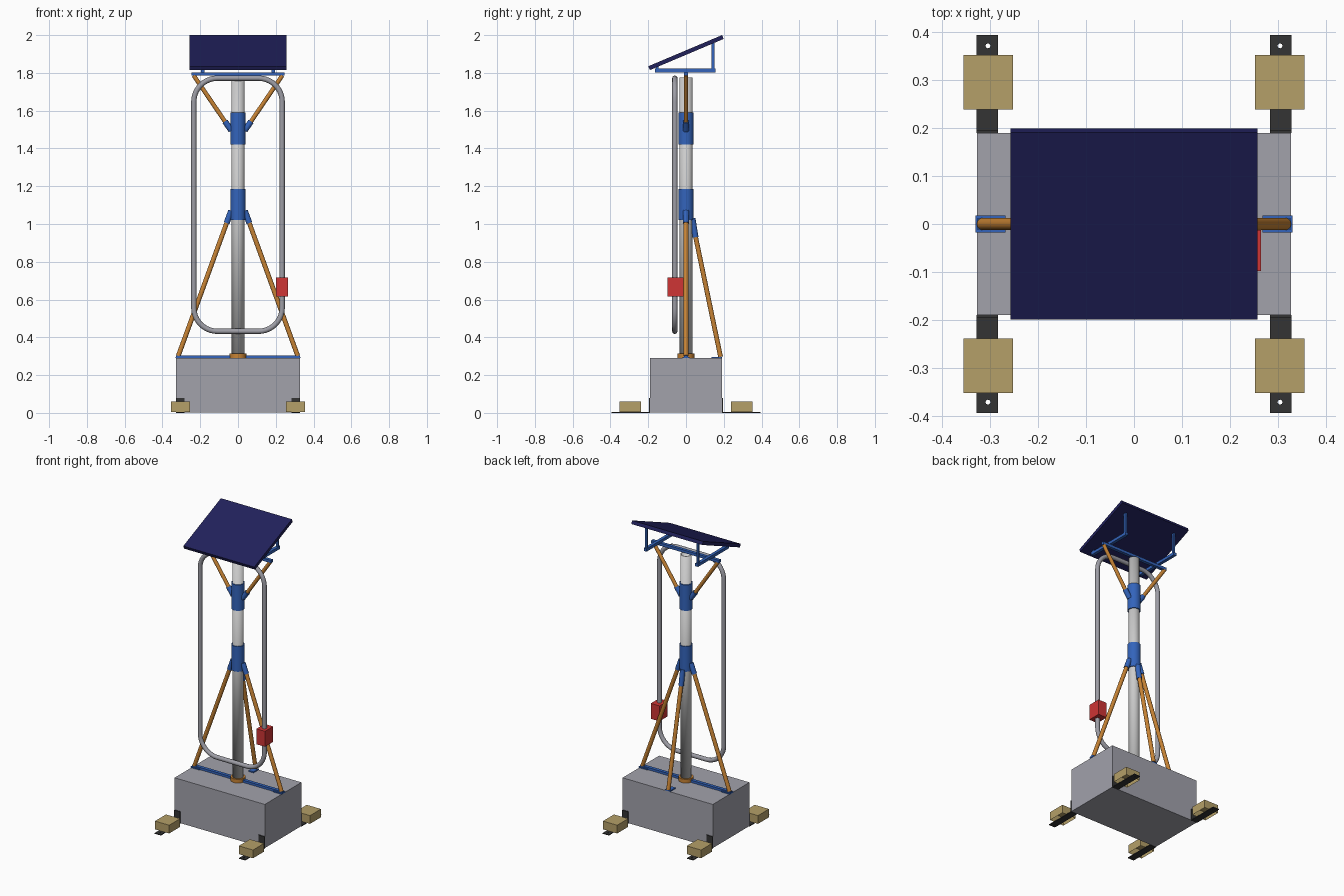
import bpy, bmesh, math
from mathutils import Vector, Matrix

if "Cube" in bpy.data.objects:
    bpy.data.objects.remove(bpy.data.objects["Cube"])


def material(name, r, g, b):
    m = bpy.data.materials.new(name)
    m.use_nodes = True
    m.diffuse_color = (r, g, b, 1)
    m.node_tree.nodes["Principled BSDF"].inputs["Base Color"].default_value = (r, g, b, 1)
    return m


navy = material("navy panel", 0.015, 0.015, 0.105)
blue = material("blue paint", 0.033, 0.127, 0.5)
orange = material("orange paint", 0.58, 0.23, 0.035)
pale = material("pale pole", 0.6, 0.6, 0.6)
steel = material("grey tube", 0.34, 0.34, 0.38)
concrete = material("concrete grey", 0.36, 0.36, 0.41)
red = material("red box", 0.62, 0.035, 0.035)
tan = material("tan block", 0.46, 0.35, 0.14)
black = material("black steel", 0.033, 0.033, 0.033)


def finish(name, bm, mat, mirror="", smooth=False):
    me = bpy.data.meshes.new(name)
    bm.to_mesh(me)
    bm.free()
    ob = bpy.data.objects.new(name, me)
    bpy.context.collection.objects.link(ob)
    me.materials.append(mat)
    if smooth:
        bpy.ops.object.select_all(action="DESELECT")
        ob.select_set(True)
        bpy.context.view_layer.objects.active = ob
        bpy.ops.object.shade_smooth_by_angle(angle=math.radians(40))
    if mirror:
        mod = ob.modifiers.new("Mirror", "MIRROR")
        mod.use_axis = ("X" in mirror, "Y" in mirror, False)
        mod.use_mirror_merge = False
    return ob


def add_box(bm, lo, hi):
    lo, hi = Vector(lo), Vector(hi)
    mat = Matrix.Translation((lo + hi) / 2) @ Matrix.Diagonal((*(hi - lo), 1))
    return bmesh.ops.create_cube(bm, size=1, matrix=mat)["verts"]


def box(name, lo, hi, mat, mirror=""):
    bm = bmesh.new()
    add_box(bm, lo, hi)
    return finish(name, bm, mat, mirror)


def rod(name, a, b, radius, mat, mirror="", sides=24, caps=True):
    a, b = Vector(a), Vector(b)
    d = b - a
    place = Matrix.Translation((a + b) / 2) @ d.to_track_quat("Z", "Y").to_matrix().to_4x4()
    bm = bmesh.new()
    bmesh.ops.create_cone(bm, cap_ends=caps, segments=sides, radius1=radius,
                          radius2=radius, depth=d.length, matrix=place)
    return finish(name, bm, mat, mirror, smooth=True)


# Base block and the four outrigger feet
box("base_block", (-0.328, -0.19, 0.003), (0.328, 0.19, 0.29), concrete)

bm = bmesh.new()
add_box(bm, (0.284, 0.19, 0), (0.329, 0.395, 0.005))
bracket = finish("foot_bracket", bm, black)
cutter = rod("hole_cutter", (0.305, 0.372, -0.02), (0.305, 0.372, 0.03), 0.005, black)
cutter.hide_render = True
cut = bracket.modifiers.new("Hole", "BOOLEAN")
cut.operation, cut.object = "DIFFERENCE", cutter
bpy.context.view_layer.objects.active = bracket
bpy.ops.object.modifier_apply(modifier="Hole")
bpy.data.objects.remove(cutter)
mod = bracket.modifiers.new("Mirror", "MIRROR")
mod.use_axis = (True, True, False)
box("bracket_upright", (0.284, 0.19, 0), (0.329, 0.195, 0.08), black, "XY")

bm = bmesh.new()
add_box(bm, (0.253, 0.239, 0.006), (0.356, 0.353, 0.06))
bottom = [f for f in bm.faces if f.normal.z < -0.5]
bmesh.ops.delete(bm, geom=bottom, context="FACES_ONLY")
weight = finish("foot_block", bm, tan, "XY")

# Main pole, collar and sleeves
pole = rod("pole", (0, 0, 0.29), (0, 0, 1.775), 0.034, pale, sides=32, caps=False)
wall = pole.modifiers.new("Wall", "SOLIDIFY")
wall.thickness = 0.006
rod("pole_collar", (0, 0, 0.29), (0, 0, 0.315), 0.044, orange, sides=32)
rod("lower_sleeve", (0, 0, 1.02), (0, 0, 1.185), 0.04, blue, sides=32)
rod("upper_sleeve", (0, 0, 1.42), (0, 0, 1.59), 0.04, blue, sides=32)

# Mounting strip on the base
box("mounting_strip", (-0.328, -0.011, 0.29), (0.328, 0.011, 0.305), blue)
box("strip_end_pad", (0.268, -0.018, 0.29), (0.331, 0.018, 0.297), blue, "X")
box("back_pad", (-0.018, 0.135, 0.29), (0.018, 0.19, 0.297), blue)

# Stay legs, upper braces and their sockets
rod("side_leg", (0.316, 0, 0.302), (0.04, 0, 1.06), 0.0125, orange, "X")
rod("side_leg_socket", (0.06, 0, 1.005), (0.036, 0, 1.07), 0.016, blue, "X")
rod("back_leg", (0, 0.183, 0.297), (0, 0.045, 0.96), 0.0125, orange)
rod("back_leg_socket", (0, 0.05, 0.93), (0, 0.034, 1.03), 0.016, blue)
rod("upper_brace", (0.04, 0, 1.5), (0.235, 0, 1.787), 0.0115, orange, "X")
rod("upper_brace_socket", (0.035, 0, 1.495), (0.069, 0, 1.543), 0.016, blue, "X")

# Rounded tube loop in front of the pole
curve = bpy.data.curves.new("tube_loop", "CURVE")
curve.dimensions = "3D"
curve.bevel_depth = 0.014
curve.bevel_resolution = 4
half, low, high, bend, steps = 0.234, 0.432, 1.772, 0.125, 10
path = []
for quarter in range(4):
    sx = 1 if quarter in (0, 3) else -1
    cz = high - bend if quarter < 2 else low + bend
    for i in range(steps + 1):
        t = (quarter + i / steps) * math.pi / 2
        path.append((sx * (half - bend) + bend * math.cos(t), -0.059, cz + bend * math.sin(t), 1))
spline = curve.splines.new("POLY")
spline.points.add(len(path) - 1)
for p, co in zip(spline.points, path):
    p.co = co
spline.use_cyclic_u = True
curve.materials.append(steel)
loop = bpy.data.objects.new("tube_loop", curve)
bpy.context.collection.objects.link(loop)
bpy.ops.object.select_all(action="DESELECT")
loop.select_set(True)
bpy.context.view_layer.objects.active = loop
bpy.ops.object.convert(target="MESH")
bpy.ops.object.shade_smooth_by_angle(angle=math.radians(40))

# Control box on the loop
box("control_box", (0.202, -0.098, 0.617), (0.265, -0.013, 0.718), red)

# Panel support frame
box("cross_bar", (-0.246, -0.01, 1.785), (0.246, 0.01, 1.803), blue)
box("frame_arm", (0.177, -0.163, 1.803), (0.197, 0.157, 1.822), blue, "X")
box("frame_post", (0.18, 0.136, 1.82), (0.194, 0.15, 1.958), blue, "X")
box("frame_stub", (0.18, -0.16, 1.82), (0.194, -0.146, 1.834), blue, "X")

# Tilted panel
panel = box("panel", (-0.258, -0.212, -0.011), (0.258, 0.212, 0.011), navy)
panel.location = (0, 0, 1.9075)
panel.rotation_euler.x = math.radians(22.9)
